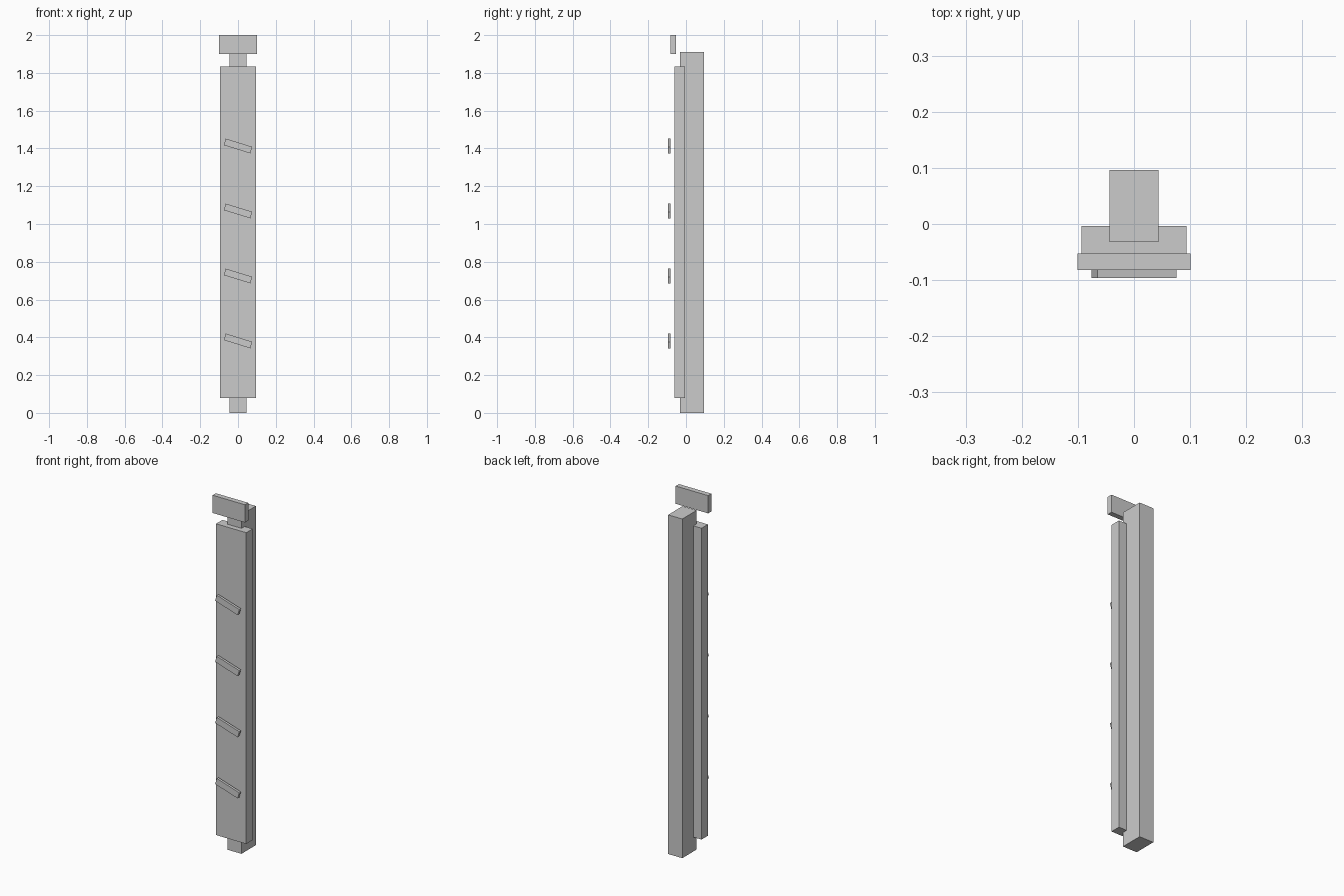
import bpy

if "Cube" in bpy.data.objects:
    bpy.data.objects.remove(bpy.data.objects["Cube"])


def box(name, lo, hi, tilt=0.0):
    """Box between two corners, optionally tilted about its own y axis."""
    centre = [(a + b) / 2 for a, b in zip(lo, hi)]
    bpy.ops.mesh.primitive_cube_add(size=1, location=centre)
    ob = bpy.context.object
    ob.name = name
    ob.scale = [b - a for a, b in zip(lo, hi)]
    bpy.ops.object.transform_apply(location=False, rotation=False, scale=True)
    ob.rotation_euler[1] = tilt
    return ob


# Upright post, front board and top plate
box("post", (-0.044, -0.032, 0.0), (0.044, 0.096, 1.91))
box("front_board", (-0.094, -0.061, 0.08), (0.094, -0.004, 1.833))
box("top_plate", (-0.101, -0.082, 1.90), (0.101, -0.053, 2.0))

# Four slanted strips in front of the board
for i in range(4):
    z = 0.381 + i * 0.344
    box(f"slanted_strip_{i + 1}", (-0.0735, -0.096, z - 0.018),
        (0.0735, -0.082, z + 0.018), tilt=0.3)
